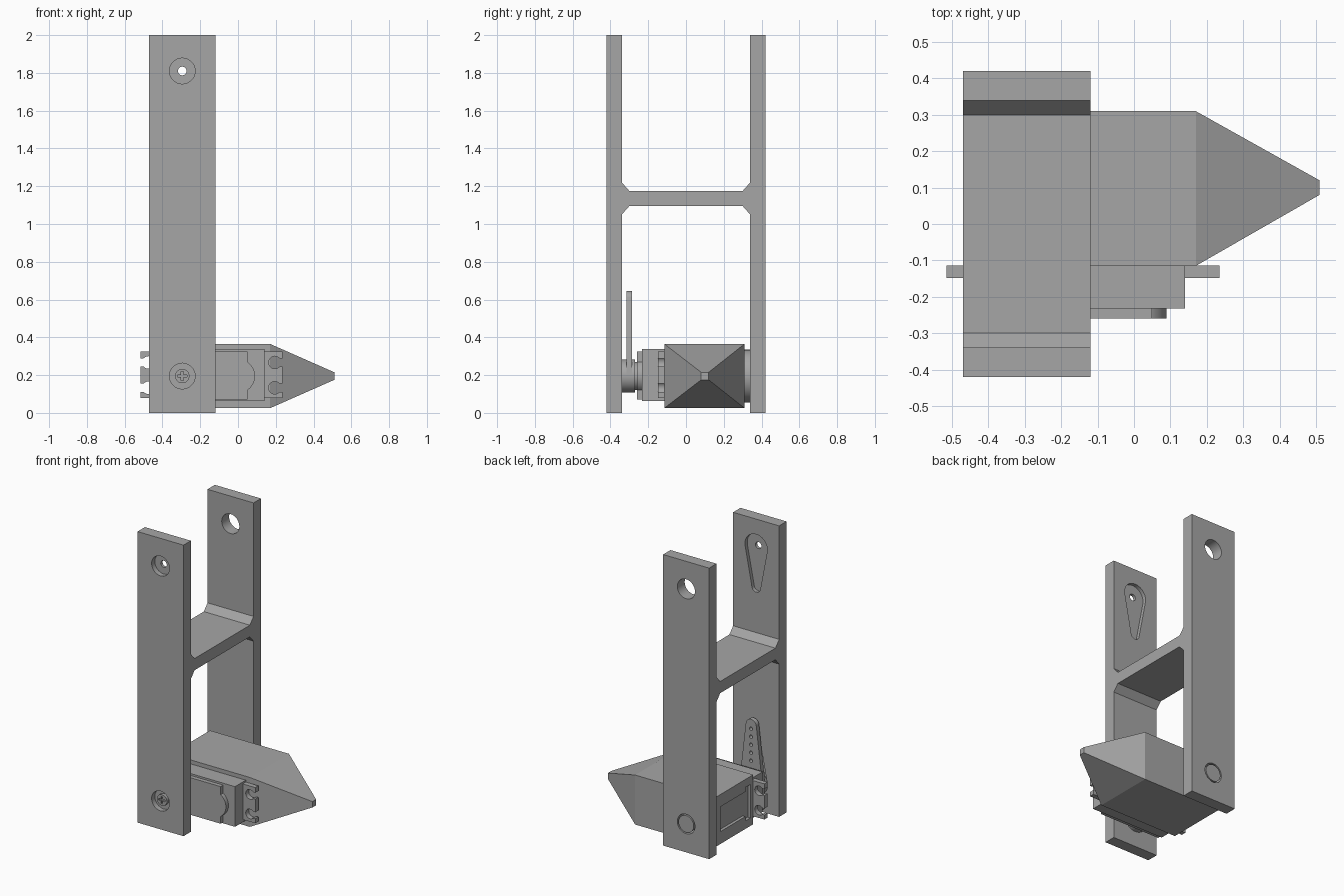
import bpy, bmesh, math
from mathutils import Matrix, Vector

if "Cube" in bpy.data.objects:
    bpy.data.objects.remove(bpy.data.objects["Cube"])

grey = bpy.data.materials.new("plain grey")
grey.diffuse_color = (0.38, 0.38, 0.38, 1)
grey.use_nodes = True
grey.node_tree.nodes["Principled BSDF"].inputs["Base Color"].default_value = grey.diffuse_color
AX = -0.295                 # x of the pivot axis
LOW, HIGH = 0.195, 1.81     # heights of the two pivots


def finish(name, bm):
    bmesh.ops.recalc_face_normals(bm, faces=bm.faces)
    me = bpy.data.meshes.new(name)
    bm.to_mesh(me)
    bm.free()
    ob = bpy.data.objects.new(name, me)
    bpy.context.collection.objects.link(ob)
    me.materials.append(grey)
    return ob


def extrude(name, pts, vec):
    """Prism from a planar outline of 3D points."""
    bm = bmesh.new()
    face = bm.faces.new([bm.verts.new(p) for p in pts])
    new = bmesh.ops.extrude_face_region(bm, geom=[face])
    bmesh.ops.translate(bm, vec=Vector(vec),
                        verts=[v for v in new["geom"] if isinstance(v, bmesh.types.BMVert)])
    return finish(name, bm)


def box(name, x0, x1, y0, y1, z0, z1):
    return extrude(name, [(x0, y0, z0), (x1, y0, z0), (x1, y0, z1), (x0, y0, z1)],
                   (0, y1 - y0, 0))


def disc(name, x, z, r, y0, y1, n=40):
    pts = [(x + r * math.cos(2 * math.pi * i / n), y0, z + r * math.sin(2 * math.pi * i / n))
           for i in range(n)]
    return extrude(name, pts, (0, y1 - y0, 0))


def teardrop(name, z, r1, r2, length, y0, y1, up=1):
    """Large round end at the pivot, small round end away from it."""
    a = math.acos((r1 - r2) / length)
    pts = []
    for i in range(25):     # small end
        t = -a + 2 * a * i / 24
        pts.append((AX + r2 * math.sin(t), y0, z + up * (length + r2 * math.cos(t))))
    for i in range(25):     # large end
        t = a + (2 * math.pi - 2 * a) * i / 24
        pts.append((AX + r1 * math.sin(t), y0, z + up * r1 * math.cos(t)))
    return extrude(name, pts, (0, y1 - y0, 0))


def boolean(ob, others, op="DIFFERENCE"):
    bpy.context.view_layer.objects.active = ob
    for other in others:
        m = ob.modifiers.new("cut", "BOOLEAN")
        m.operation, m.object, m.solver = op, other, "EXACT"
        bpy.ops.object.modifier_apply(modifier=m.name)
        bpy.data.objects.remove(other)


# H-shaped frame: two uprights and a chamfered cross bar
half = [(-0.42, 0), (-0.34, 0), (-0.34, 1.05), (-0.30, 1.095)]
top = [(-0.30, 1.175), (-0.34, 1.22), (-0.34, 2), (-0.42, 2)]
outline = half + [(-y, z) for y, z in reversed(half)] \
    + [(-y, z) for y, z in reversed(top)] + top
frame = extrude("frame", [(-0.47, y, z) for y, z in outline], (0.35, 0, 0))
cuts = []
for z, up in ((LOW, 1), (HIGH, -1)):
    cuts += [disc("counterbore", AX, z, 0.068, -0.45, -0.385),
             disc("screw_hole", AX, z, 0.023, -0.45, -0.30),
             teardrop("horn_pocket", z, 0.085, 0.032, 0.28, -0.365, -0.32, up),
             disc("pin_hole", AX, z, 0.067, 0.32, 0.45)]
boolean(frame, cuts)

# Pointed housing
bm = bmesh.new()
rings = []
for x, y0, y1, z0, z1 in ((-0.43, -0.115, 0.31, 0.025, 0.365),
                          (0.17, -0.115, 0.31, 0.025, 0.365),
                          (0.51, 0.08, 0.12, 0.175, 0.215)):
    rings.append([bm.verts.new((x, y, z)) for y, z in ((y0, z0), (y1, z0), (y1, z1), (y0, z1))])
for a, b in zip(rings, rings[1:]):
    for i in range(4):
        bm.faces.new((a[i], a[(i + 1) % 4], b[(i + 1) % 4], b[i]))
bm.faces.new(rings[0])
bm.faces.new(rings[-1])
housing = finish("housing", bm)
boolean(housing, [box("end_recess", -0.45, -0.41, -0.06, 0.24, 0.11, 0.28),
                  box("end_slot", -0.45, -0.41, -0.085, -0.03, 0.08, 0.31)])

# Rear pivot: shoulder and pin
disc("pivot_shoulder", AX, LOW, 0.14, 0.309, 0.34)
disc("pivot_pin", AX, LOW, 0.058, 0.339, 0.42)

# Motor case with cover plate
box("motor_body", -0.42, 0.14, -0.232, -0.114, 0.062, 0.338)
cover = box("motor_cover", -0.415, 0.05, -0.26, -0.231, 0.07, 0.325)
boolean(cover, [disc("cover_bulge", 0.0, 0.195, 0.09, -0.26, -0.231)], "UNION")

# Mounting tabs with open screw slots
for side, name in ((-1, "left_tab"), (1, "right_tab")):
    def sx(d):
        return -0.14 + side * d
    x = sorted((sx(0.27), sx(0.375)))
    tab = box(name, x[0], x[1], -0.148, -0.1145, 0.08, 0.325)
    slots = []
    for z in (0.133, 0.267):
        xs = sorted((sx(0.335), sx(0.40)))
        slots += [disc("tab_hole", sx(0.335), z, 0.033, -0.2, -0.05, 24),
                  box("tab_slot", xs[0], xs[1], -0.2, -0.05, z - 0.022, z + 0.022)]
    boolean(tab, slots)

# Output shaft and horn arm
disc("output_collar", AX, LOW, 0.075, -0.286, -0.259)
disc("horn_hub", AX, LOW, 0.088, -0.34, -0.27)
horn = teardrop("horn_arm", LOW, 0.088, 0.04, 0.41, -0.315, -0.285)
boolean(horn, [disc("arm_hole", AX, 0.36 + 0.055 * i, 0.012, -0.4, -0.2, 16) for i in range(5)])

# Screw with cross recess
disc("screw_shank", AX, LOW, 0.02, -0.385, -0.33, 24)
screw = disc("screw_head", AX, LOW, 0.038, -0.405, -0.384)
boolean(screw, [box("recess_a", AX - 0.024, AX + 0.024, -0.42, -0.394, LOW - 0.006, LOW + 0.006),
                box("recess_b", AX - 0.006, AX + 0.006, -0.42, -0.394, LOW - 0.024, LOW + 0.024)])

# Smooth the round walls, keep edges crisp
bpy.ops.object.select_all(action="DESELECT")
for ob in bpy.context.scene.objects:
    if ob != housing:
        ob.select_set(True)
bpy.context.view_layer.objects.active = frame
bpy.ops.object.shade_smooth_by_angle(angle=math.radians(25))
